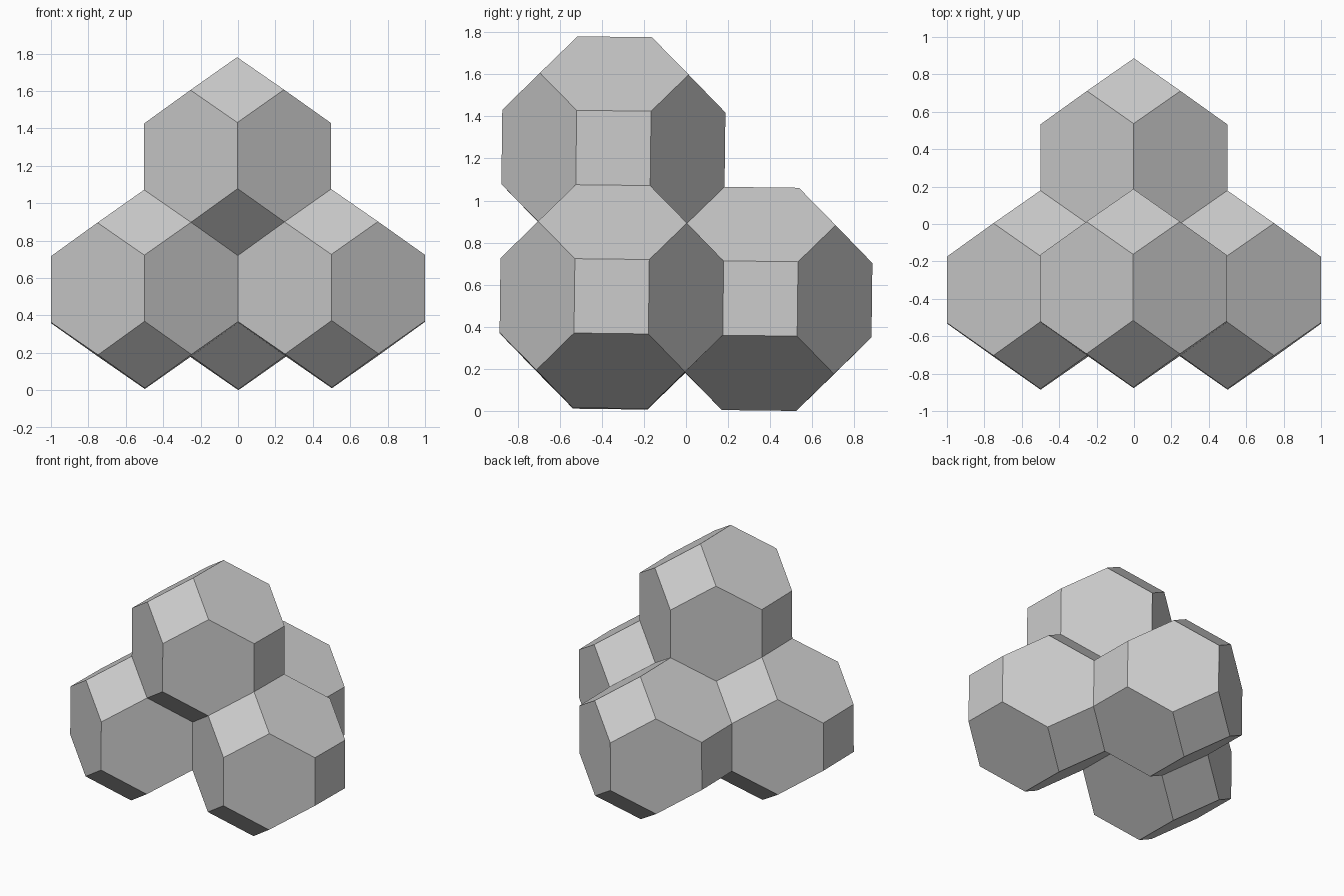
import bpy, bmesh
from math import radians, sqrt
from itertools import permutations, product
from mathutils import Matrix, Vector

cube = bpy.data.objects.get("Cube")
if cube:
    bpy.data.objects.remove(cube, do_unlink=True)

# One plain grey for every cell
grey = bpy.data.materials.new("light grey")
grey.use_nodes = True
colour = (0.6, 0.6, 0.6, 1)
grey.diffuse_color = colour
grey.node_tree.nodes["Principled BSDF"].inputs["Base Color"].default_value = colour

EDGE_UNIT = 0.25
STEP = EDGE_UNIT * sqrt(2)   # half the spacing between cells in y and z
TILT = Matrix.Rotation(-0.012, 4, 'X') @ Matrix.Rotation(-0.004, 4, 'Y')


def cell_points(centre):
    """Corners of a truncated octahedron, turned an eighth about x."""
    corners = {p for a, b in product((-1, 1), repeat=2)
               for p in permutations((0, a, 2 * b))}
    turn = Matrix.Rotation(radians(45), 4, 'X')
    return [TILT @ (turn @ (Vector(c) * EDGE_UNIT) + Vector(centre))
            for c in sorted(corners)]


def make_cell(name, points):
    bm = bmesh.new()
    for p in points:
        bm.verts.new(p)
    bmesh.ops.convex_hull(bm, input=bm.verts[:])
    # Merge the hull triangles into flat squares and hexagons
    bmesh.ops.dissolve_limit(bm, angle_limit=radians(2),
                             verts=bm.verts[:], edges=bm.edges[:])
    bmesh.ops.recalc_face_normals(bm, faces=bm.faces[:])
    mesh = bpy.data.meshes.new(name)
    bm.to_mesh(mesh)
    bm.free()
    mesh.materials.append(grey)
    bpy.context.collection.objects.link(bpy.data.objects.new(name, mesh))


# Three cells on the ground, one stacked over the front pair
cells = {
    "front_right_cell": (-0.5, -STEP, -STEP),
    "front_left_cell": (0.5, -STEP, -STEP),
    "back_cell": (0, STEP, -STEP),
    "top_cell": (0, -STEP, STEP),
}
points = {name: cell_points(c) for name, c in cells.items()}

# Centre the stack and rest it on the ground
every = [p for group in points.values() for p in group]
low = Vector([min(p[i] for p in every) for i in range(3)])
high = Vector([max(p[i] for p in every) for i in range(3)])
origin = (low + high) / 2
origin.z = low.z
for name, group in points.items():
    make_cell(name, [p - origin for p in group])
